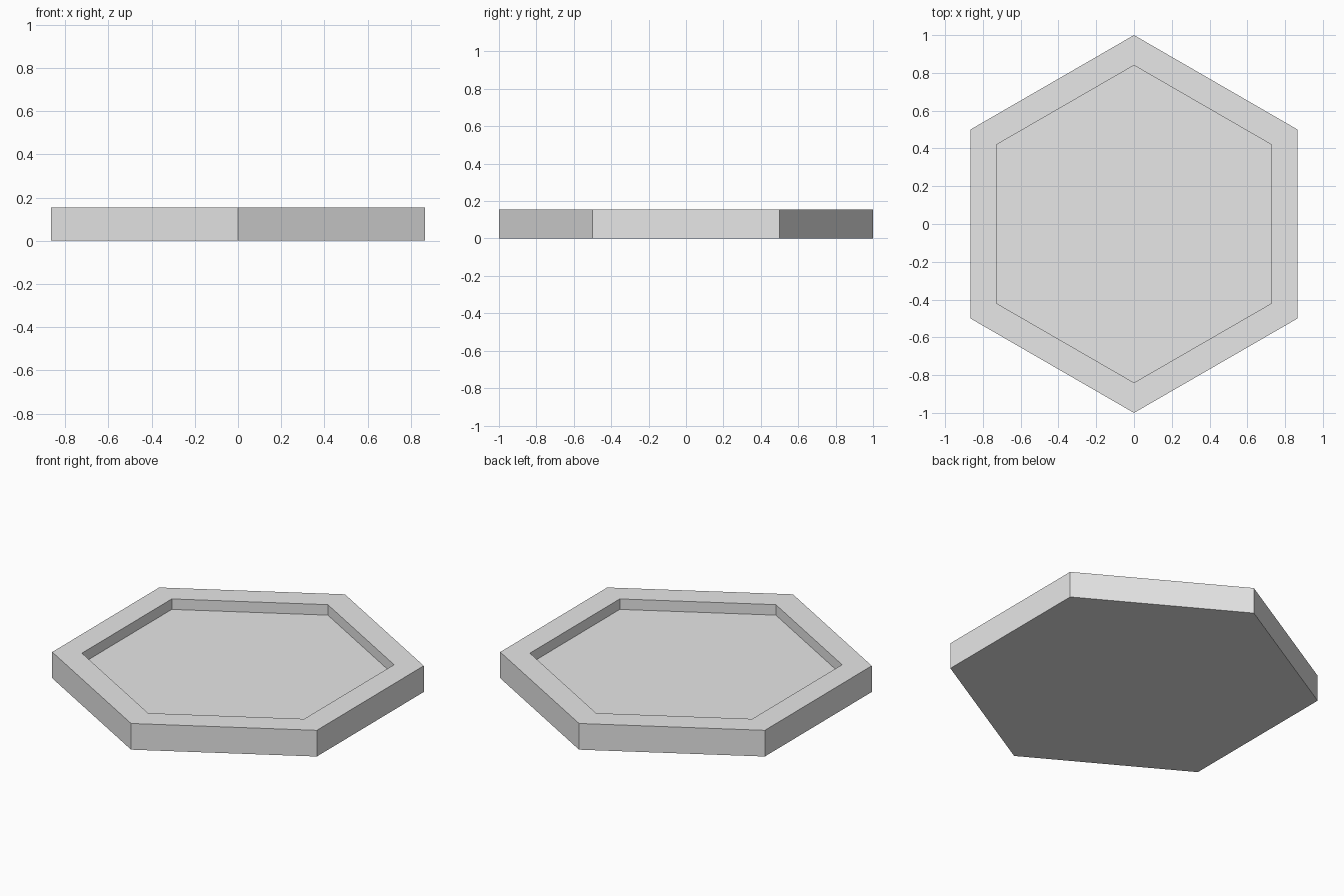
import bpy
import bmesh
from math import radians
from mathutils import Matrix

cube = bpy.data.objects.get("Cube")
if cube:
    bpy.data.objects.remove(cube, do_unlink=True)

HEIGHT = 0.155
FLOOR = 0.093
INNER = 0.84

# Plain grey material
grey = bpy.data.materials.new("light_grey")
grey.use_nodes = True
color = (0.8, 0.8, 0.8, 1)
grey.diffuse_color = color
grey.node_tree.nodes["Principled BSDF"].inputs["Base Color"].default_value = color

# Hexagonal prism with its points on the y axis
bm = bmesh.new()
bmesh.ops.create_cone(bm, cap_ends=True, segments=6, radius1=1, radius2=1, depth=HEIGHT,
                      matrix=Matrix.Translation((0, 0, HEIGHT / 2)))
corner = max(bm.verts, key=lambda v: v.co.y)
if corner.co.y < 0.99:
    bmesh.ops.rotate(bm, verts=bm.verts, matrix=Matrix.Rotation(radians(30), 3, "Z"))

# Rim: inset the top, then sink the middle into a shallow tray
bm.normal_update()
top = max(bm.faces, key=lambda f: f.normal.z)
bmesh.ops.inset_region(bm, faces=[top], thickness=(1 - INNER) * 0.75 ** 0.5, use_even_offset=True)
floor = bmesh.ops.extrude_discrete_faces(bm, faces=[top])["faces"][0]
for v in floor.verts:
    v.co.z = FLOOR
bmesh.ops.recalc_face_normals(bm, faces=bm.faces)

mesh = bpy.data.meshes.new("hexagonal_tray")
bm.to_mesh(mesh)
bm.free()
mesh.materials.append(grey)
bpy.context.collection.objects.link(bpy.data.objects.new("hexagonal_tray", mesh))
